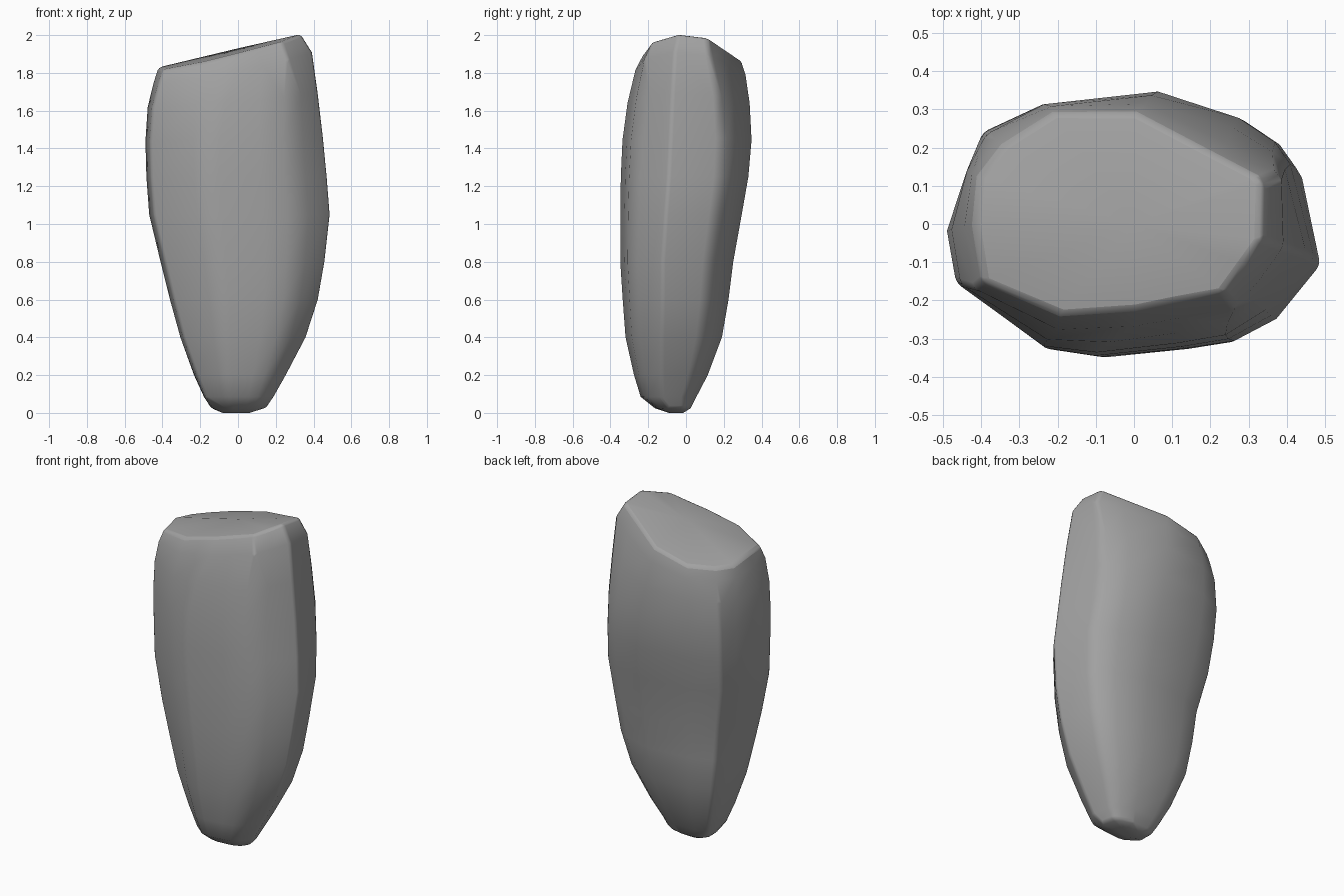
import bpy
import bmesh

cube = bpy.data.objects.get("Cube")
if cube:
    bpy.data.objects.remove(cube, do_unlink=True)

# Stone colour
stone = bpy.data.materials.new("stone grey")
stone.use_nodes = True
grey = (0.36, 0.36, 0.36, 1)
stone.diffuse_color = grey
stone.node_tree.nodes["Principled BSDF"].inputs["Base Color"].default_value = grey

# Angular cross-sections of the waist and the crown, scaled to a unit square
waist = [(1, -.25), (.9, .46), (.81, .64), (.62, .82), (.18, 1), (-.47, .89),
         (-.8, .69), (-.88, .4), (-1, -.06), (-.95, -.44), (-.47, -.94),
         (-.2, -1), (.27, -.93), (.53, -.87), (.76, -.69)]
crown = [(.99, -.26), (1, .3), (.96, .37), (.65, .6), (.12, 1), (-.45, 1),
         (-.8, .68), (-.97, .37), (-1, -.11), (-.94, -.67), (-.4, -1),
         (.12, -.95), (.39, -.87), (.73, -.78), (.87, -.5)]

# The foot is fuller than the waist at its back right corner
foot = [(u * 1.15, min(v * 1.12, 1)) if u < 0 and v > .3 else (u, v)
        for u, v in waist]

# Height, x limits, y limits, and shape from foot (-1) through waist (0) to crown (1)
levels = [(0, -.08, .06, -.09, -.015, -1), (.025, -.14, .15, -.165, .025, -1),
          (.085, -.178, .19, -.24, .055, -1), (.2, -.23, .255, -.275, .115, -1),
          (.4, -.305, .36, -.32, .19, -.8), (.6, -.36, .425, -.335, .225, -.4),
          (.8, -.41, .46, -.348, .25, 0), (1.05, -.47, .488, -.348, .295, 0),
          (1.25, -.485, .472, -.345, .33, 0), (1.45, -.49, .452, -.338, .347, .1),
          (1.66, -.478, .425, -.315, .337, .35), (1.84, -.445, .395, -.28, .315, .8),
          (1.93, -.42, .335, -.235, .29, 1)]


def slope(x, y):
    """Rise of the top towards the left, falling off to front and back."""
    return .24 * x - .22 * max(y, 0) + .12 * min(y, 0)


def ring(bm, z, x0, x1, y0, y1, shape):
    """One cross-section, leaning over towards the sloping top."""
    target = crown if shape > 0 else foot
    mix = abs(shape)
    lean = max(shape, 0)
    verts = []
    for (u, v), (tu, tv) in zip(waist, target):
        x = (x0 + x1) / 2 + (u + (tu - u) * mix) * (x1 - x0) / 2
        y = (y0 + y1) / 2 + (v + (tv - v) * mix) * (y1 - y0) / 2
        verts.append(bm.verts.new((x, y, z + lean * slope(x, y))))
    return verts


# Body lofted through the levels
bm = bmesh.new()
rings = [ring(bm, *level) for level in levels]
n = len(waist)
for low, high in zip(rings, rings[1:]):
    for i in range(n):
        j = (i + 1) % n
        bm.faces.new((low[i], low[j], high[j], high[i]))
bm.faces.new(rings[0][::-1])

# Gently domed top
rim = rings[-1]
peak = bm.verts.new((0, 0, levels[-1][0]))
for i in range(n):
    bm.faces.new((rim[i], rim[(i + 1) % n], peak))
bmesh.ops.recalc_face_normals(bm, faces=bm.faces[:])

mesh = bpy.data.meshes.new("standing_stone")
bm.to_mesh(mesh)
bm.free()
rock = bpy.data.objects.new("standing_stone", mesh)
bpy.context.collection.objects.link(rock)
mesh.materials.append(stone)

# Worn edges
bevel = rock.modifiers.new("worn edges", "BEVEL")
bevel.width = 0.015
bevel.segments = 2
bevel.limit_method = "ANGLE"
bevel.angle_limit = 0.6

bpy.context.view_layer.objects.active = rock
rock.select_set(True)
bpy.ops.object.shade_smooth_by_angle(angle=0.9)
weighted = rock.modifiers.new("soft shading", "WEIGHTED_NORMAL")
weighted.keep_sharp = True
